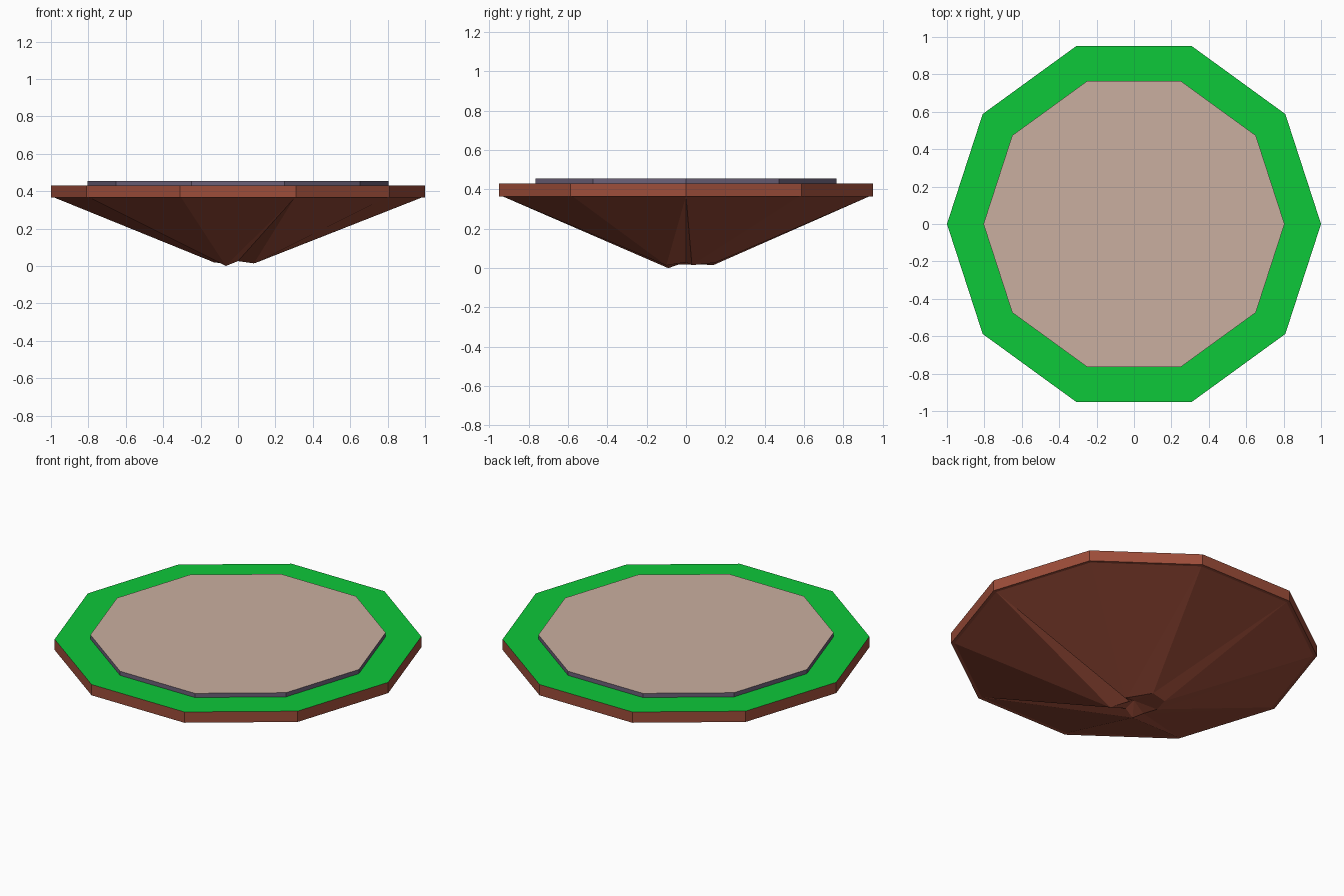
import bpy, bmesh
from math import cos, sin, tau

cube = bpy.data.objects.get("Cube")
if cube:
    bpy.data.objects.remove(cube, do_unlink=True)

SIDES = 10


def material(name, rgb):
    m = bpy.data.materials.new(name)
    m.use_nodes = True
    colour = (*rgb, 1)
    m.diffuse_color = colour
    m.node_tree.nodes["Principled BSDF"].inputs["Base Color"].default_value = colour
    return m


earth = material("brown_earth", (0.34, 0.075, 0.042))
grass = material("green_grass", (0.004, 0.58, 0.041))
paving = material("beige_paving", (0.59, 0.43, 0.35))
edging = material("purple_grey_edging", (0.15, 0.12, 0.19))


def ring(bm, radius, z):
    return [bm.verts.new((radius * cos(tau * i / SIDES), radius * sin(tau * i / SIDES), z))
            for i in range(SIDES)]


def bridge(bm, low, high):
    for i in range(SIDES):
        j = (i + 1) % SIDES
        bm.faces.new((low[i], low[j], high[j], high[i]))


def finish(bm, name, materials):
    bmesh.ops.recalc_face_normals(bm, faces=bm.faces)
    # flat upward faces take the second colour
    for f in bm.faces:
        f.material_index = int(len(materials) > 1 and f.normal.z > 0.9)
    mesh = bpy.data.meshes.new(name)
    bm.to_mesh(mesh)
    bm.free()
    for m in materials:
        mesh.materials.append(m)
    obj = bpy.data.objects.new(name, mesh)
    bpy.context.collection.objects.link(obj)


def disc(name, radius, z0, z1, materials):
    bm = bmesh.new()
    low, high = ring(bm, radius, z0), ring(bm, radius, z1)
    bridge(bm, low, high)
    bm.faces.new(low)
    bm.faces.new(high)
    finish(bm, name, materials)


# Grass rim and the raised paved platform
disc("ground_rim", 1.0, 0.365, 0.43, [earth, grass])
disc("paved_platform", 0.805, 0.43, 0.455, [edging, paving])

# Tapering rock underside with a jagged, notched tip
TIP = [(.03, 0, .03), (.09, .03, .015), (.08, .04, .016), (-.01, .15, .028),
       (-.1, .14, .016), (-.13, .04, .02), (-.1, -.04, .018), (-.065, -.09, 0),
       (0, -.07, .026), (.085, -.1, .014)]
bm = bmesh.new()
top = ring(bm, 0.985, 0.367)
tip = [bm.verts.new(p) for p in TIP]
centre = bm.verts.new((0, 0, .045))
bm.faces.new(top)
bridge(bm, tip, top)
for i in range(SIDES):
    bm.faces.new((tip[i], centre, tip[(i + 1) % SIDES]))
bmesh.ops.triangulate(bm, faces=[f for f in bm.faces if len(f.verts) == 4])
finish(bm, "rock_underside", [earth])
